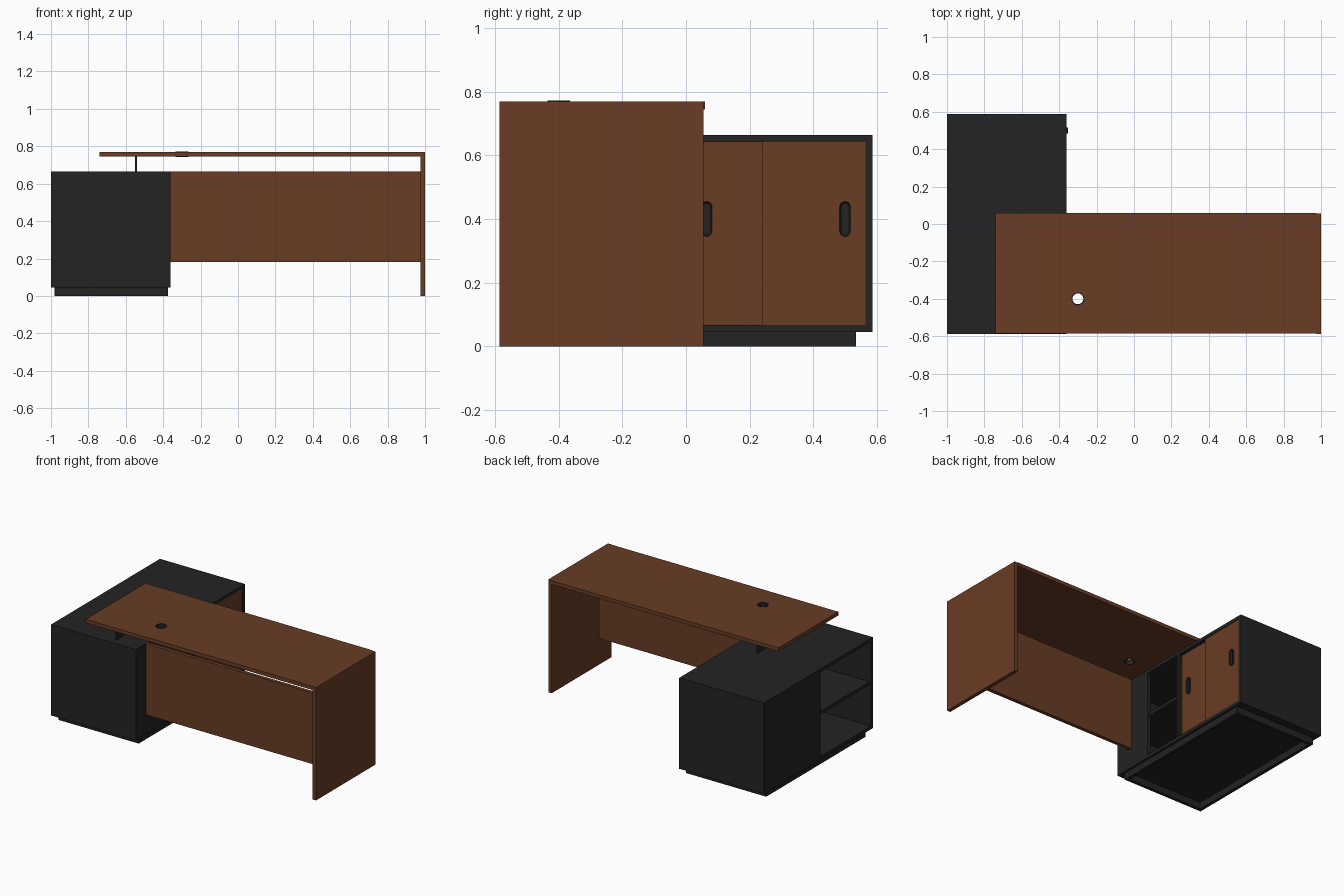
import bpy, bmesh, math
from mathutils import Vector

cube = bpy.data.objects.get("Cube")
if cube:
    bpy.data.objects.remove(cube, do_unlink=True)


def material(name, rgb):
    m = bpy.data.materials.new(name)
    m.use_nodes = True
    m.diffuse_color = (*rgb, 1)
    m.node_tree.nodes["Principled BSDF"].inputs["Base Color"].default_value = (*rgb, 1)
    return m


wood = material("brown wood", (0.138, 0.045, 0.018))
black = material("charcoal black", (0.017, 0.017, 0.017))


def finish(name, bm, mat):
    bmesh.ops.recalc_face_normals(bm, faces=bm.faces[:])
    me = bpy.data.meshes.new(name)
    bm.to_mesh(me)
    bm.free()
    me.materials.append(mat)
    ob = bpy.data.objects.new(name, me)
    bpy.context.collection.objects.link(ob)
    return ob


def box(name, mat, x, y, z):
    """Box given by its (min, max) range on each axis."""
    bm = bmesh.new()
    bmesh.ops.create_cube(bm, size=1)
    for v in bm.verts:
        v.co = Vector([(r[0] + r[1]) / 2 + c * (r[1] - r[0])
                       for c, r in zip(v.co, (x, y, z))])
    return finish(name, bm, mat)


def handle(name, x, y, z):
    """Upright rounded pull with a sunken middle, facing +x."""
    r, half, n = 0.017, 0.038, 10
    bm = bmesh.new()
    ring = []
    for side in (1, -1):
        for i in range(n + 1):
            a = math.pi * i / n + (0 if side > 0 else math.pi)
            ring.append(bm.verts.new((x, y + r * math.cos(a), z + side * half + r * math.sin(a))))
    face = bm.faces.new(ring)
    out = bmesh.ops.extrude_face_region(bm, geom=[face])["geom"]
    bmesh.ops.translate(bm, vec=(0.01, 0, 0), verts=[g for g in out if isinstance(g, bmesh.types.BMVert)])
    front = next(g for g in out if isinstance(g, bmesh.types.BMFace))
    bmesh.ops.recalc_face_normals(bm, faces=bm.faces[:])
    bmesh.ops.inset_region(bm, faces=[front], thickness=0.005)
    bmesh.ops.translate(bm, vec=(-0.007, 0, 0), verts=front.verts[:])
    return finish(name, bm, black)


# Cabinet carcass
T = 0.022
X0, X1, Y, Z0, Z1 = -1.0, -0.36, 0.587, 0.045, 0.665
inner = (Z0 + T, Z1 - T)
box("cabinet_top", black, (X0, X1), (-Y, Y), (Z1 - T, Z1))
box("cabinet_bottom", black, (X0, X1), (-Y, Y), (Z0, Z0 + T))
box("cabinet_front_side", black, (X0, X1), (-Y, -Y + T), inner)
box("cabinet_back_side", black, (X0, X1), (Y - T, Y), inner)
box("cabinet_divider", black, (X0, X1), (-T, 0), inner)
box("cabinet_right_panel", black, (X0, X0 + T), (0, Y - T), inner)
box("cabinet_left_panel", black, (X1 - T, X1), (-Y + T, -0.3), inner)
box("open_shelf", black, (X0 + 0.01, X1 - 0.01), (-Y + T, -T), (0.345, 0.367))

# Hollow plinth
px, py, zp = (-0.98, -0.375), 0.535, (0, Z0)
for label, s in (("front", -1), ("back", 1)):
    box("plinth_" + label, black, px, sorted((s * py, s * (py - T))), zp)
for label, x in (("right", px[0]), ("left", px[1] - T)):
    box("plinth_" + label, black, (x, x + T), (-py + T, py - T), zp)

# Overlapping sliding doors with pulls
box("sliding_door_outer", wood, (-0.382, -0.364), (0.24, Y - T), inner)
box("sliding_door_inner", wood, (-0.402, -0.384), (0, 0.325), inner)
handle("handle_outer", -0.364, 0.5, 0.4)
handle("handle_inner", -0.384, 0.065, 0.4)

# Desk
top = box("desk_top", wood, (-0.74, 0.975), (-0.585, 0.06), (0.745, 0.77))
box("desk_end_panel", wood, (0.975, 1.0), (-0.587, 0.055), (0, 0.77))
box("modesty_panel", wood, (X1, 0.975), (-0.48, -0.455), (0.18, 0.665))

# Thin plates carrying the desk top on the cabinet
for label, y in (("front", -0.535), ("back", -0.065)):
    box("support_plate_" + label, black, (-0.55, -0.54), (y, y + 0.075), (Z1, 0.745))

# Cable hole and its ring
GX, GY = -0.3, -0.4
bpy.ops.mesh.primitive_cylinder_add(vertices=32, radius=0.032, depth=0.2, location=(GX, GY, 0.76))
cutter = bpy.context.object
cutter.name = "cable_hole_cutter"
cutter.hide_render = True
cutter.hide_set(True)
cut = top.modifiers.new("cable_hole", "BOOLEAN")
cut.operation = "DIFFERENCE"
cut.solver = "EXACT"
cut.object = cutter
bpy.context.view_layer.objects.active = top
bpy.ops.object.modifier_apply(modifier=cut.name)
bpy.data.objects.remove(cutter, do_unlink=True)

bm = bmesh.new()
profile = [bm.verts.new((GX + r, GY, z)) for r, z in
           ((0.029, 0.743), (0.035, 0.743), (0.035, 0.773), (0.029, 0.773))]
edges = [bm.edges.new((profile[i], profile[(i + 1) % 4])) for i in range(4)]
bmesh.ops.spin(bm, geom=profile + edges, cent=(GX, GY, 0), axis=(0, 0, 1),
               angle=2 * math.pi, steps=32)
bmesh.ops.remove_doubles(bm, verts=bm.verts[:], dist=0.0005)
finish("cable_grommet", bm, black)
